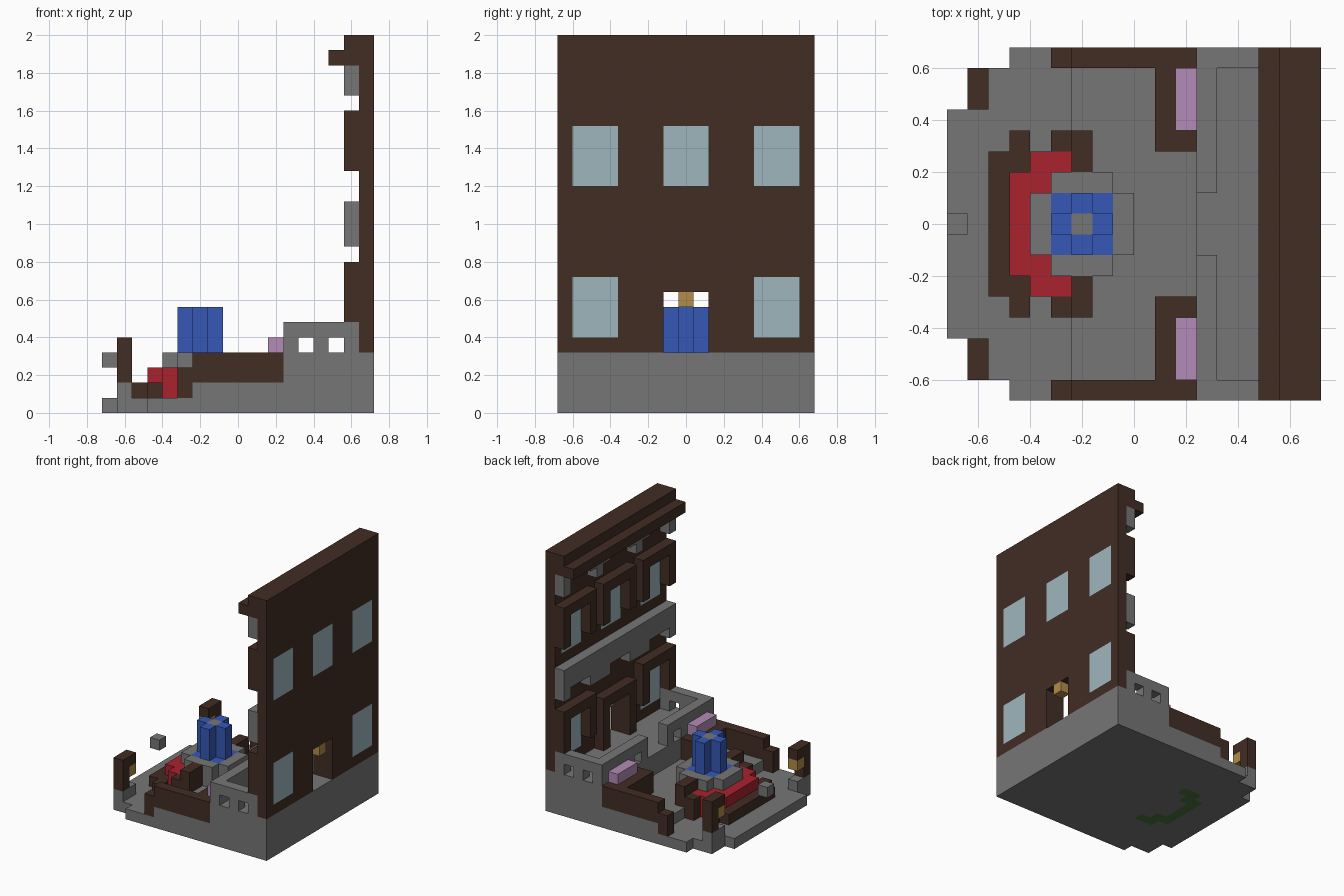
import bpy, bmesh, math
from mathutils import Vector

if "Cube" in bpy.data.objects:
    bpy.data.objects.remove(bpy.data.objects["Cube"], do_unlink=True)

U = 0.08      # size of one block
cells = {}    # block position -> part name
colour_of = {}


def material(name, *rgb):
    lin = [((c / 255 + 0.055) / 1.055) ** 2.4 for c in rgb] + [1]
    m = bpy.data.materials.new(name)
    m.use_nodes = True
    m.diffuse_color = lin
    m.node_tree.nodes["Principled BSDF"].inputs["Base Color"].default_value = lin
    return m


stone = material("grey stone", 118, 118, 118)
wood = material("dark brown", 66, 45, 36)
red = material("red flowers", 170, 34, 46)
blue = material("blue water", 54, 88, 182)
glass = material("pale glass", 158, 182, 190)
pink = material("pink flowers", 178, 140, 182)
gold = material("gold lamp", 178, 140, 72)
green = material("green soil", 72, 116, 56)


def blocks(x0, x1, j0, j1, z0, z1):
    """Block positions mirrored over y = 0; j counts rows out from the middle."""
    return [(x, s * j, z) for x in range(x0, x1) for j in range(j0, j1 + 1)
            for s in (1, -1) for z in range(z0, z1)]


def fill(part, mat, *box):
    colour_of[part] = mat
    for c in blocks(*box):
        cells[c] = part


def carve(*box):
    for c in blocks(*box):
        cells.pop(c, None)


def frame(part, j0, j1, z0, z1, inner0, inner1):
    """Raised surround, open at the bottom."""
    fill(part, wood, 7, 8, j0, j1, z0, z1)
    carve(7, 8, inner0, inner1, z0, z1 - 1)


# Stepped ground
fill("base", stone, -9, 9, 0, 5, 0, 1)
fill("base", stone, -8, 9, 0, 7, 0, 1)
fill("base", stone, -6, 9, 0, 8, 0, 1)
fill("plaza", stone, -3, 9, 0, 8, 1, 2)
fill("terrace", stone, 3, 9, 0, 8, 2, 4)

# Fountain
fill("fountain_basin", stone, -5, 0, 0, 1, 1, 4)
fill("fountain_basin", stone, -4, -1, 0, 2, 1, 4)
fill("fountain_water", blue, -4, -1, 0, 1, 3, 4)
fill("fountain_water", blue, -4, -1, 0, 0, 4, 7)
fill("fountain_water", blue, -3, -2, 0, 1, 4, 7)
fill("fountain_pillar", stone, -3, -2, 0, 0, 3, 7)

# Curved flower bed with its soil, and its edging
for part, mat, z0, z1 in (("bed_soil", green, 0, 1), ("bed_flowers", red, 1, 3)):
    fill(part, mat, -6, -5, 0, 2, z0, z1)
    fill(part, mat, -5, -4, 2, 3, z0, z1)
    fill(part, mat, -4, -3, 3, 3, z0, z1)
fill("bed_edging", wood, -7, -6, 0, 3, 1, 2)
fill("bed_edging", wood, -6, -5, 3, 4, 1, 2)
fill("bed_edging", wood, -4, -3, 4, 4, 1, 3)
fill("bed_edging", wood, -3, -2, 3, 4, 2, 4)

# Side planters and pink flowers
fill("side_planter", wood, -4, -3, 8, 8, 1, 3)
fill("side_planter", wood, -3, 3, 8, 8, 2, 4)
fill("side_planter", wood, 1, 3, 4, 8, 2, 4)
fill("planter_flowers", pink, 2, 3, 5, 7, 4, 5)

# Lamp posts and the floating stone
fill("lamp_foot", stone, -8, -7, 6, 7, 1, 2)
fill("lamp_post", wood, -8, -7, 7, 7, 2, 5)
fill("lamp_post", wood, -8, -7, 6, 6, 4, 5)
fill("post_lamp", gold, -8, -7, 6, 6, 3, 4)
fill("floating_stone", stone, -9, -8, 0, 0, 3, 4)

# Wall with doorway and panes
fill("wall", wood, 8, 9, 0, 8, 4, 25)
carve(8, 9, 0, 1, 4, 8)
fill("door_lamp", gold, 8, 9, 0, 0, 7, 8)
fill("window_pane", glass, 8, 9, 5, 7, 5, 9)
for j0, j1 in ((0, 1), (5, 7)):
    fill("window_pane", glass, 8, 9, j0, j1, 15, 19)

# Surrounds
frame("door_frame", 0, 2, 4, 9, 0, 1)
frame("lower_window_frame", 4, 8, 6, 10, 5, 7)
frame("upper_window_frame", 4, 8, 16, 20, 5, 7)
frame("upper_window_frame", 0, 2, 16, 20, 0, 1)

# Stone band, brackets and cornice
fill("stone_band", stone, 7, 8, 0, 8, 11, 14)
for j0, j1 in ((0, 1), (5, 7)):
    carve(7, 8, j0, j1, 11, 12)
for j0, j1, z in ((2, 4, 22), (3, 3, 21), (8, 8, 21), (8, 8, 22)):
    fill("cornice_bracket", stone, 7, 8, j0, j1, z, z + 1)
fill("cornice", wood, 7, 8, 0, 8, 23, 25)
fill("cornice", wood, 6, 7, 0, 8, 23, 24)

# Balustrade with small openings
fill("balustrade", stone, 3, 8, 8, 8, 4, 6)
fill("balustrade", stone, 3, 4, 2, 8, 4, 6)
for x in (4, 6):
    carve(x, x + 1, 8, 8, 4, 5)
carve(3, 4, 3, 3, 4, 5)

# Turn each part into a mesh of its exposed faces
SIDES = [Vector(v) for v in ((1, 0, 0), (-1, 0, 0), (0, 1, 0),
                             (0, -1, 0), (0, 0, 1), (0, 0, -1))]
for part, mat in colour_of.items():
    bm = bmesh.new()
    corners = {}

    def corner(p):
        key = tuple(round(2 * c) for c in p)
        if key not in corners:
            corners[key] = bm.verts.new(p * U)
        return corners[key]

    for cell in [c for c, name in cells.items() if name == part]:
        x, y, z = cell
        mid = Vector((x + 0.5, y, z + 0.5))
        for n in SIDES:
            if (x + int(n.x), y + int(n.y), z + int(n.z)) in cells:
                continue
            a = Vector((n.y, n.z, n.x)) / 2
            b = n.cross(a)
            c = mid + n / 2
            bm.faces.new([corner(c + d) for d in (a + b, b - a, -a - b, a - b)])
    bmesh.ops.dissolve_limit(bm, angle_limit=math.radians(1),
                             verts=bm.verts, edges=bm.edges)
    mesh = bpy.data.meshes.new(part)
    bm.to_mesh(mesh)
    bm.free()
    mesh.materials.append(mat)
    bpy.context.scene.collection.objects.link(bpy.data.objects.new(part, mesh))
